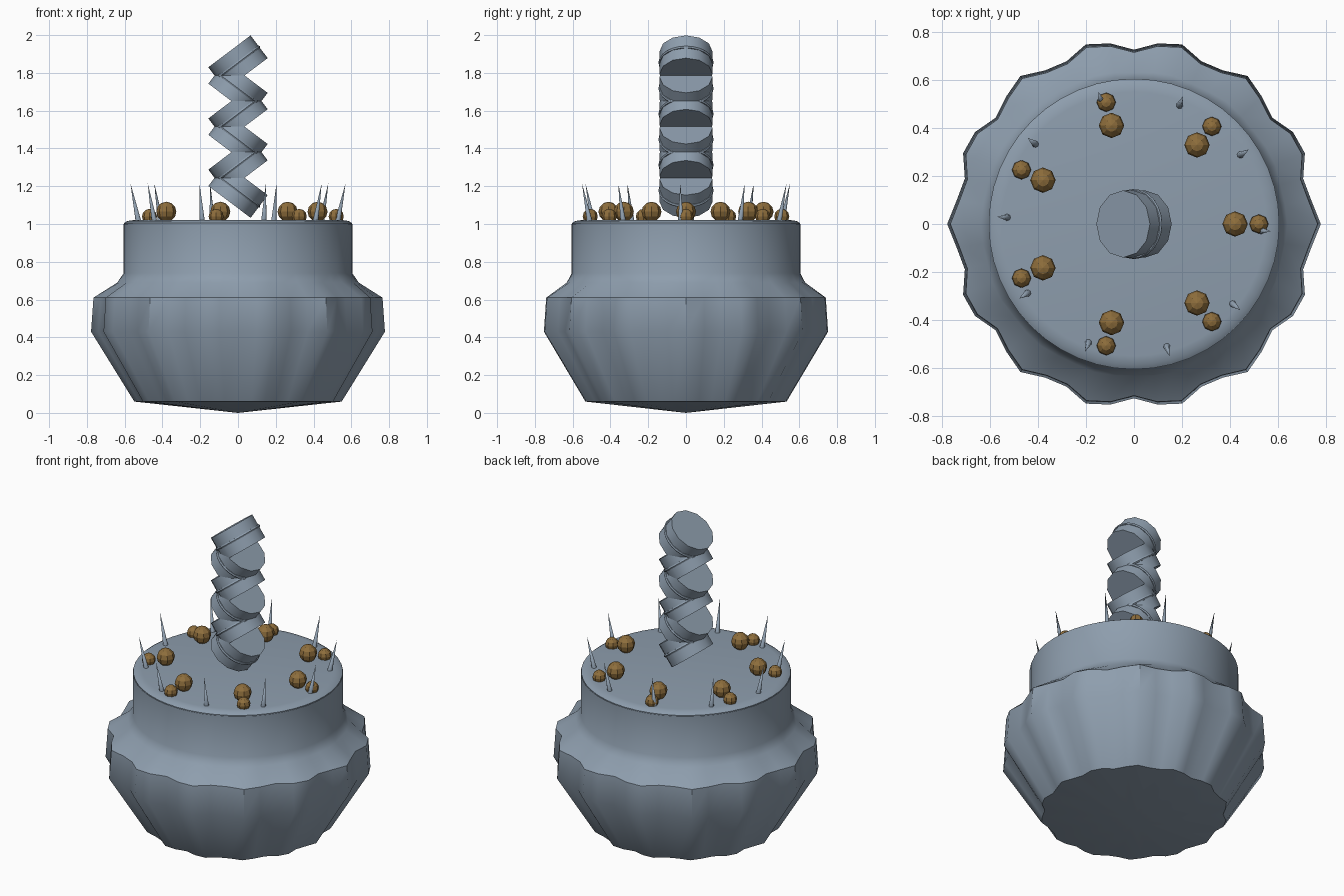
import bpy, math
from mathutils import Vector, Matrix

if "Cube" in bpy.data.objects:
    bpy.data.objects.remove(bpy.data.objects["Cube"])

def material(name, col):
    m = bpy.data.materials.new(name)
    m.diffuse_color = (*col, 1)
    m.use_nodes = True
    m.node_tree.nodes["Principled BSDF"].inputs["Base Color"].default_value = m.diffuse_color
    return m

slate = material("slate_grey", (0.27, 0.34, 0.42))
brown = material("bronze_brown", (0.27, 0.155, 0.045))

def finish(name, mat, angle=None):
    o = bpy.context.object
    o.name = name
    o.data.materials.append(mat)
    if angle:
        bpy.ops.object.shade_smooth_by_angle(angle=math.radians(angle))
    return o

def lathe(name, profile, segs, mat, angle, lobes=0):
    # profile rows: radius, z, flute depth; both ends closed with a centre point
    verts, faces = [], []
    for r, z, d in profile:
        for i in range(segs):
            a = 2 * math.pi * i / segs
            q = r + d * math.cos(lobes * a)
            verts.append((q * math.cos(a), q * math.sin(a), z))
    n = len(profile)
    for k in range(n - 1):
        for i in range(segs):
            j = (i + 1) % segs
            faces.append((k*segs + i, k*segs + j, (k+1)*segs + j, (k+1)*segs + i))
    bottom, top = len(verts), len(verts) + 1
    verts += [(0, 0, profile[0][1] - (0.06 if lobes else 0)), (0, 0, profile[-1][1])]
    for i in range(segs):
        j = (i + 1) % segs
        faces.append((bottom, j, i))
        faces.append((top, (n-1)*segs + i, (n-1)*segs + j))
    me = bpy.data.meshes.new(name)
    me.from_pydata(verts, [], faces)
    o = bpy.data.objects.new(name, me)
    bpy.context.collection.objects.link(o)
    bpy.ops.object.select_all(action='DESELECT')
    bpy.context.view_layer.objects.active = o
    o.select_set(True)
    return finish(name, mat, angle)

# Fluted bowl with a straight neck
lathe("bowl", [(0.533, 0.06, 0.016), (0.752, 0.43, 0.026), (0.74, 0.61, 0.025),
               (0.635, 0.69, 0.004), (0.605, 0.74, 0), (0.605, 1.0, 0)], 48, slate, 40, 14)
# Slightly raised lid
lathe("lid", [(0.598, 0.93, 0), (0.603, 1.005, 0), (0.585, 1.016, 0), (0.55, 1.021, 0)],
      48, slate, 50)

# Zigzag handle: stacked drums leaning left and right in turn
for i in range(6):
    tilt = math.radians(37 if i % 2 == 0 else -37)
    z = 1.177 + 0.1354 * i
    bpy.ops.mesh.primitive_cylinder_add(vertices=12, radius=0.14, depth=0.15,
                                        location=(0, 0, z), rotation=(0, tilt, 0))
    finish(f"handle_drum_{i}", slate, 40)
    bpy.ops.mesh.primitive_torus_add(major_segments=24, minor_segments=6, major_radius=0.137,
                                     minor_radius=0.009, location=(0, 0, z), rotation=(0, tilt, 0))
    finish(f"handle_ring_{i}", slate, 40)

# Thin spikes leaning outward around the rim
for i in range(10):
    a = math.radians(-3 + 36 * i)
    d = Vector((math.cos(a), math.sin(a), 0))
    p, q = d * 0.525 + Vector((0, 0, 1.0)), d * 0.57 + Vector((0, 0, 1.215))
    bpy.ops.mesh.primitive_cone_add(vertices=8, radius1=0.016, radius2=0, depth=(q - p).length,
                                    location=(p + q) / 2,
                                    rotation=(q - p).to_track_quat('Z', 'Y').to_euler())
    finish(f"spike_{i}", slate, 50)

# Pairs of low-poly beads
for i in range(7):
    a = 2 * math.pi * i / 7
    for name, rad, dist, z in (("large_bead", 0.053, 0.421, 1.065),
                               ("small_bead", 0.040, 0.520, 1.040)):
        bpy.ops.mesh.primitive_uv_sphere_add(segments=8, ring_count=6, radius=rad,
                                             location=(dist * math.cos(a), dist * math.sin(a), z))
        finish(f"{name}_{i}", brown)
